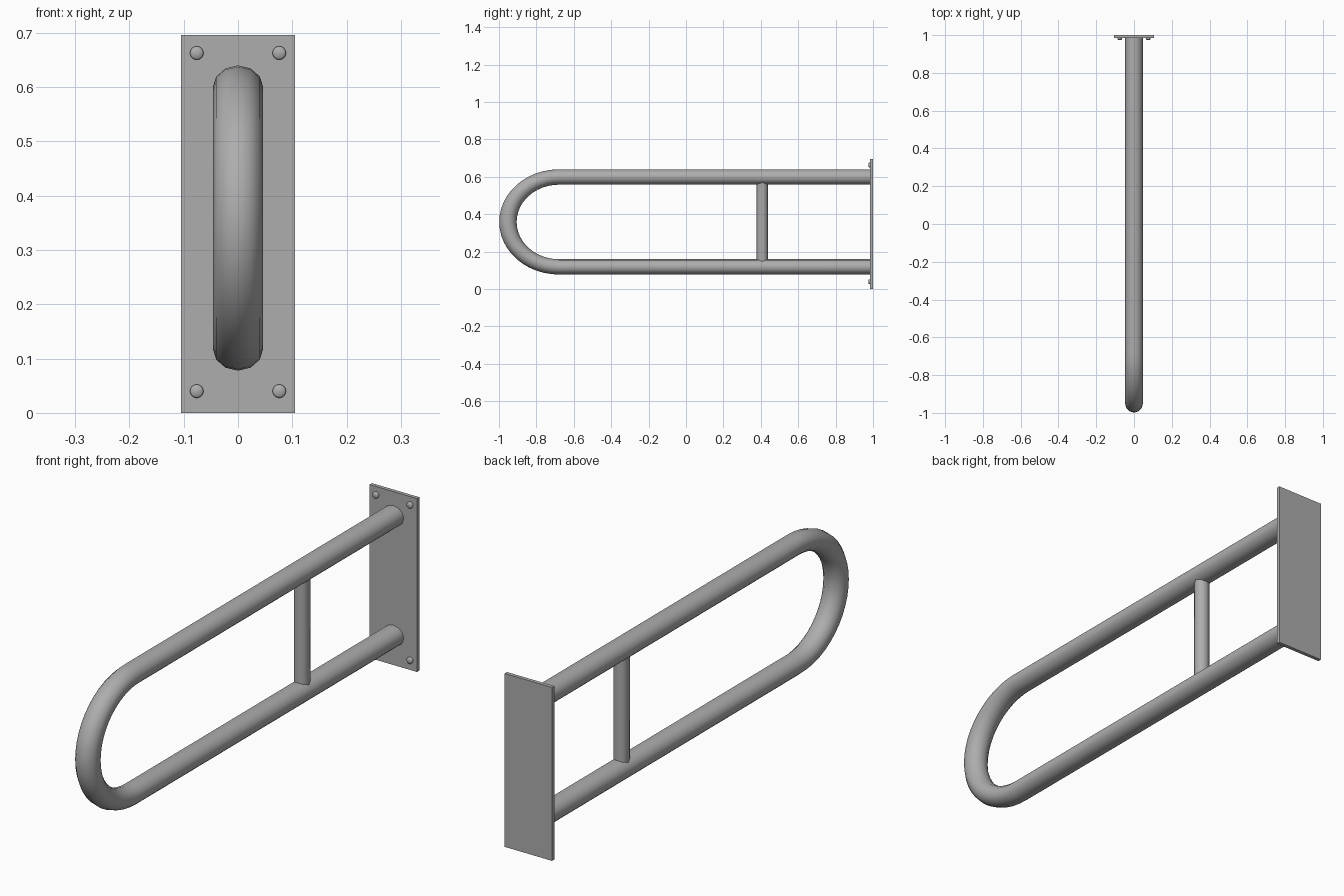
import bpy, bmesh, math
from mathutils import Matrix

if "Cube" in bpy.data.objects:
    bpy.data.objects.remove(bpy.data.objects["Cube"])

MID_Z = 0.359      # height of the rail's centre line
SQUASH = 0.88      # the whole bar is slightly flattened vertically
TUBE_R, BEND_R, BEND_Y = 0.0465, 0.273, -0.679

# Dark grey metal
metal = bpy.data.materials.new("dark_grey_metal")
metal.diffuse_color = (0.42, 0.42, 0.42, 1)
metal.use_nodes = True
metal.node_tree.nodes["Principled BSDF"].inputs["Base Color"].default_value = metal.diffuse_color


def make_object(name, bm, smooth=True):
    bmesh.ops.recalc_face_normals(bm, faces=bm.faces)
    mesh = bpy.data.meshes.new(name)
    bm.to_mesh(mesh)
    bm.free()
    mesh.materials.append(metal)
    obj = bpy.data.objects.new(name, mesh)
    bpy.context.collection.objects.link(obj)
    if smooth:
        bpy.ops.object.select_all(action='DESELECT')
        bpy.context.view_layer.objects.active = obj
        obj.select_set(True)
        bpy.ops.object.shade_smooth_by_angle(angle=math.radians(50))
    return obj


def cylinder(bm, radius, depth, segments, matrix):
    bmesh.ops.create_cone(bm, cap_ends=True, segments=segments, radius1=radius,
                          radius2=radius, depth=depth, matrix=matrix)


# U-shaped rail: rings swept along two straights joined by a half-circle bend
BEND_STEPS, SIDES = 24, 12
path = [(0.99, BEND_R, 0.0, 1.0)]
for i in range(BEND_STEPS + 1):
    a = math.pi * i / BEND_STEPS
    path.append((BEND_Y - BEND_R * math.sin(a), BEND_R * math.cos(a),
                 -math.sin(a), math.cos(a)))
path.append((0.99, -BEND_R, 0.0, -1.0))

bm = bmesh.new()
rings = []
for y, z, ny, nz in path:
    ring = []
    for k in range(SIDES):
        t = 2 * math.pi * k / SIDES
        out = TUBE_R * math.sin(t)
        ring.append(bm.verts.new((TUBE_R * math.cos(t), y + ny * out,
                                  MID_Z + SQUASH * (z + nz * out))))
    rings.append(ring)
for r0, r1 in zip(rings, rings[1:]):
    for k in range(SIDES):
        j = (k + 1) % SIDES
        bm.faces.new((r0[k], r0[j], r1[j], r1[k]))
bm.faces.new(rings[0])
bm.faces.new(rings[-1])
make_object("u_rail", bm)

# Upright strut between the two straights
bm = bmesh.new()
cylinder(bm, 0.030, 0.43, 8, Matrix.Translation((0, 0.408, MID_Z)))
make_object("strut", bm)

# Wall plate
bm = bmesh.new()
bmesh.ops.create_cube(bm, size=1, matrix=Matrix.Translation((0, 0.9925, 0.348))
                      @ Matrix.Diagonal((0.21, 0.015, 0.696, 1)))
make_object("wall_plate", bm, smooth=False)

# Four bolt heads, each a short shank with a chamfered face
for side, sx in (("left", -1), ("right", 1)):
    for level, z in (("lower", 0.04), ("upper", 0.663)):
        bm = bmesh.new()
        cylinder(bm, 0.0125, 0.012, 16, Matrix.Translation((0, 0, 0.004)))
        front = [e for e in bm.edges if all(v.co.z > 0.005 for v in e.verts)]
        bmesh.ops.bevel(bm, geom=front, offset=0.003, segments=1, affect='EDGES')
        bm.transform(Matrix.Translation((sx * 0.076, 0.985, z))
                     @ Matrix.Rotation(math.pi / 2, 4, 'X'))
        make_object(f"{level}_{side}_bolt", bm)
